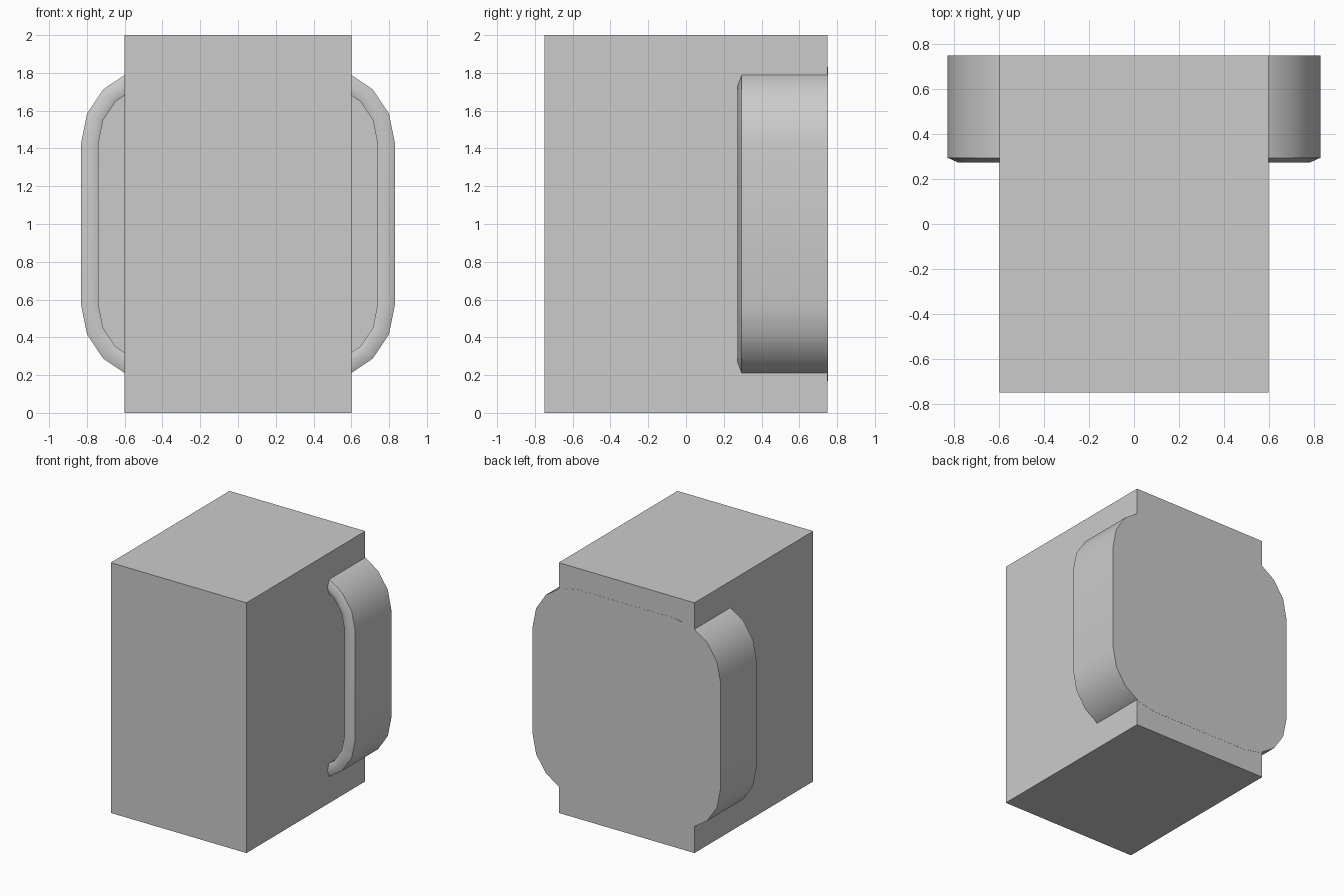
import bpy, bmesh, math

if "Cube" in bpy.data.objects:
    bpy.data.objects.remove(bpy.data.objects["Cube"])

# Main body block
bpy.ops.mesh.primitive_cube_add(size=1, location=(0, 0, 1))
body = bpy.context.object
body.name = "body"
body.scale = (1.2, 1.5, 2)
bpy.ops.object.transform_apply(location=True, rotation=False, scale=True)


# Rounded-square outline in the XZ plane, four facets per corner
def outline(radius, y):
    c, pts = 0.43, []
    for k, (sx, sz) in enumerate(((1, 1), (-1, 1), (-1, -1), (1, -1))):
        for i in range(5):
            a = math.radians(90 * k + 22.5 * i)
            pts.append((sx * c + radius * math.cos(a), y, 1 + sz * c + radius * math.sin(a)))
    return pts


# Back housing: open shell with a softly peaked rim around the front
sections = [(0.4, 0.751), (0.4, 0.295), (0.352, 0.273), (0.308, 0.29), (0.308, 0.65)]
bm = bmesh.new()
rings = [[bm.verts.new(p) for p in outline(r, y)] for r, y in sections]
for a, b in zip(rings, rings[1:]):
    for i in range(len(a)):
        j = (i + 1) % len(a)
        bm.faces.new((a[i], a[j], b[j], b[i]))
bm.faces.new(rings[0])
bm.faces.new(rings[-1])
bmesh.ops.recalc_face_normals(bm, faces=bm.faces)
mesh = bpy.data.meshes.new("back_housing")
bm.to_mesh(mesh)
bm.free()
housing = bpy.data.objects.new("back_housing", mesh)
bpy.context.collection.objects.link(housing)

# Smooth the rounded corners, keep the rim edges sharp
bpy.ops.object.select_all(action='DESELECT')
housing.select_set(True)
bpy.context.view_layer.objects.active = housing
bpy.ops.object.shade_smooth_by_angle(angle=math.radians(50))
